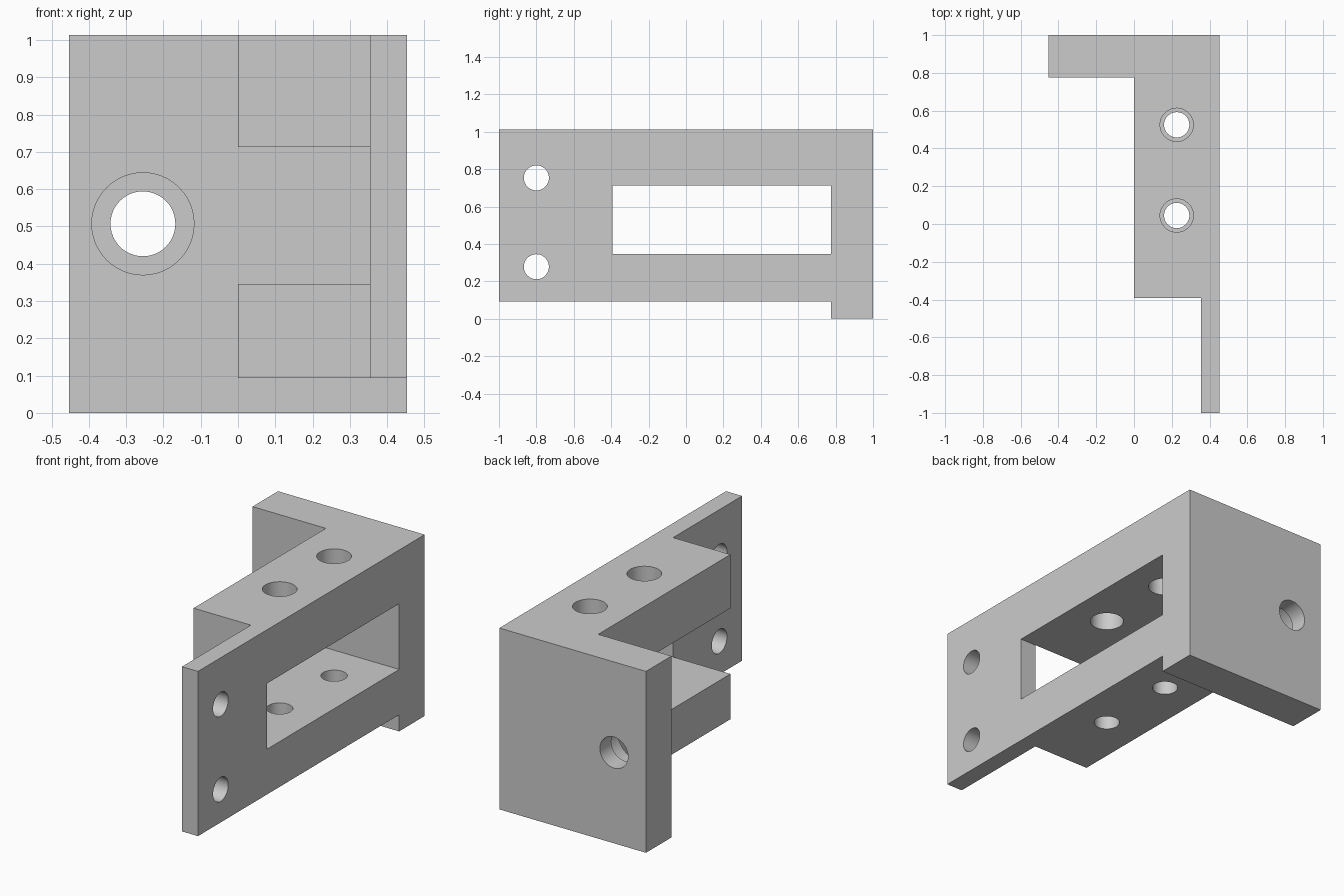
import bpy, bmesh
from math import radians
from mathutils import Matrix, Vector

if "Cube" in bpy.data.objects:
    bpy.data.objects.remove(bpy.data.objects["Cube"])

TOP = 1.013      # overall height
HALF = 0.453     # half width
PLATE_Y = 0.775  # inner face of the end plate
STEP_Y = -0.392  # front end of the thick arm


def new_object(name, bm):
    bmesh.ops.recalc_face_normals(bm, faces=bm.faces)
    mesh = bpy.data.meshes.new(name)
    bm.to_mesh(mesh)
    bm.free()
    obj = bpy.data.objects.new(name, mesh)
    bpy.context.collection.objects.link(obj)
    return obj


def prism(name, profile, z0, z1):
    bm = bmesh.new()
    face = bm.faces.new([bm.verts.new((x, y, z0)) for x, y in profile])
    ext = bmesh.ops.extrude_face_region(bm, geom=[face])
    verts = [v for v in ext["geom"] if isinstance(v, bmesh.types.BMVert)]
    bmesh.ops.translate(bm, verts=verts, vec=(0, 0, z1 - z0))
    return new_object(name, bm)


def box(name, x0, x1, y0, y1, z0, z1):
    return prism(name, [(x0, y0), (x1, y0), (x1, y1), (x0, y1)], z0, z1)


def rod(name, start, end, radius):
    a, b = Vector(start), Vector(end)
    rot = (b - a).to_track_quat('Z', 'Y').to_matrix().to_4x4()
    bm = bmesh.new()
    bmesh.ops.create_cone(bm, cap_ends=True, segments=48, radius1=radius,
                          radius2=radius, depth=(b - a).length,
                          matrix=Matrix.Translation((a + b) / 2) @ rot)
    return new_object(name, bm)


def cut(target, cutter):
    cutter.hide_render = True
    mod = target.modifiers.new("cut", 'BOOLEAN')
    mod.operation = 'DIFFERENCE'
    mod.solver = 'EXACT'
    mod.object = cutter
    bpy.context.view_layer.objects.active = target
    bpy.ops.object.modifier_apply(modifier=mod.name)
    bpy.data.objects.remove(cutter)


# Stepped bracket body, seen from above
bracket = prism("mounting_bracket", [
    (-HALF, 1), (-HALF, PLATE_Y), (0, PLATE_Y), (0, STEP_Y),
    (0.354, STEP_Y), (0.354, -1), (HALF, -1), (HALF, 1)], 0, TOP)

# Raised underside of the arm, and the window through it
cut(bracket, box("underside_cut", -1, 1, -2, PLATE_Y, -1, 0.093))
cut(bracket, box("window_cut", -0.2, 1, STEP_Y, PLATE_Y, 0.346, 0.713))

# Vertical holes: wide in the upper block, narrow in the lower block
for y in (0.045, 0.525):
    cut(bracket, rod("upper_hole", (0.226, y, 0.6), (0.226, y, 1.2), 0.088))
    cut(bracket, rod("lower_hole", (0.226, y, -0.1), (0.226, y, 0.5), 0.067))

# Screw holes through the thin flange
for z in (0.278, 0.753):
    cut(bracket, rod("flange_hole", (0.2, -0.8, z), (0.6, -0.8, z), 0.067))

# Counterbored hole in the end plate
cut(bracket, rod("plate_hole", (-0.255, 0.6, 0.507), (-0.255, 1.2, 0.507), 0.087))
cut(bracket, rod("counterbore", (-0.255, 0.6, 0.507), (-0.255, 0.9, 0.507), 0.137))

# Smooth hole walls with sharp edges
bpy.ops.object.select_all(action='DESELECT')
bracket.select_set(True)
bpy.context.view_layer.objects.active = bracket
bpy.ops.object.shade_smooth_by_angle(angle=radians(30))
